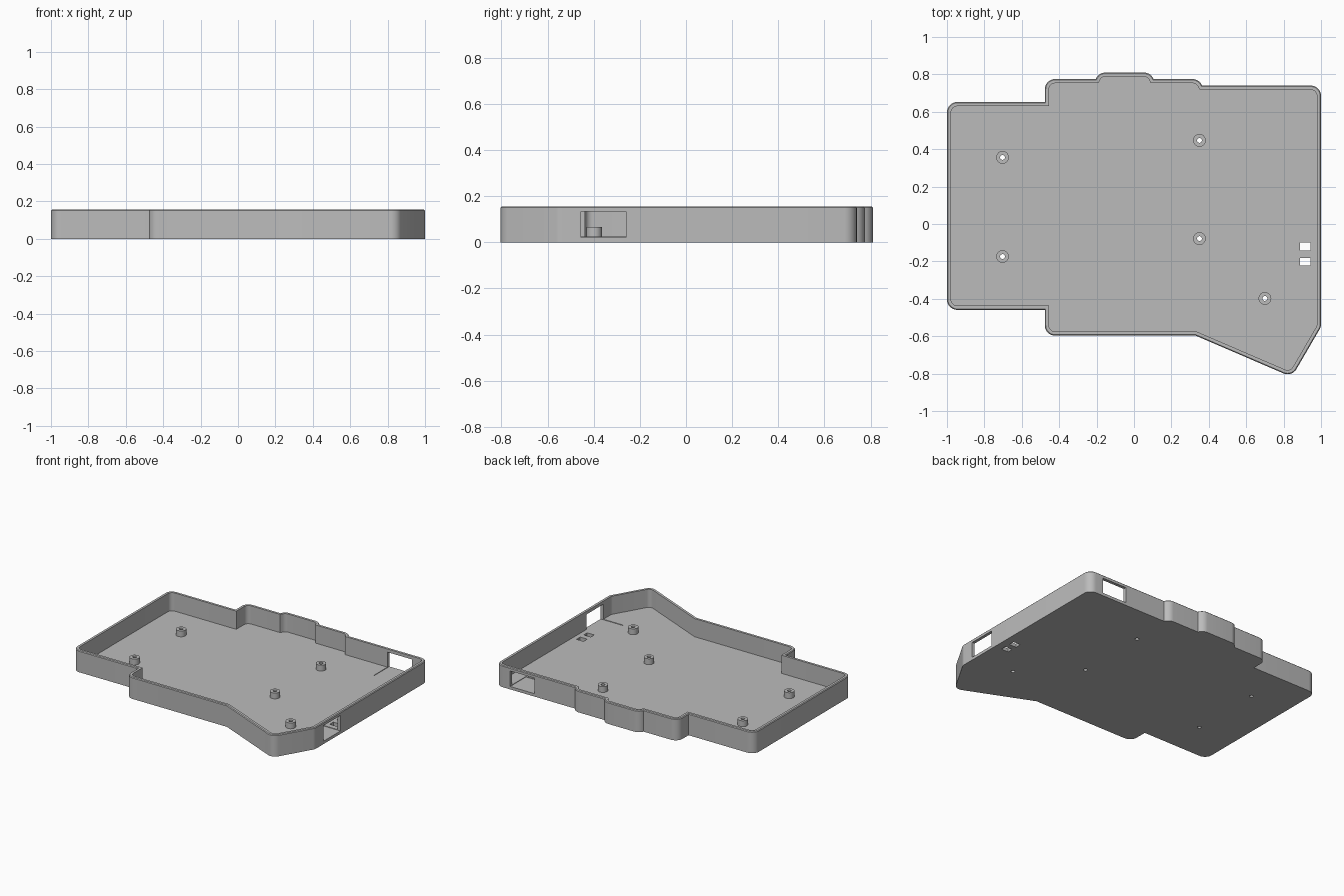
import bpy, bmesh, math
from mathutils import Vector, Matrix

cube = bpy.data.objects.get("Cube")
if cube:
    bpy.data.objects.remove(cube, do_unlink=True)

HEIGHT, FLOOR, WALL, R = 0.156, 0.025, 0.022, 0.055
POST_TOP, POST_R, BORE_R = 0.067, 0.034, 0.013
POSTS = [(-0.703, 0.356), (0.35, 0.447), (0.35, -0.078), (-0.703, -0.174), (0.70, -0.398)]

grey = bpy.data.materials.new("plain grey")
grey.use_nodes = True
grey.diffuse_color = (0.5, 0.5, 0.5, 1)
grey.node_tree.nodes["Principled BSDF"].inputs["Base Color"].default_value = grey.diffuse_color


def add_object(name, bm):
    bmesh.ops.recalc_face_normals(bm, faces=bm.faces)
    mesh = bpy.data.meshes.new(name)
    bm.to_mesh(mesh)
    bm.free()
    obj = bpy.data.objects.new(name, mesh)
    bpy.context.collection.objects.link(obj)
    mesh.materials.append(grey)
    return obj


def smooth(obj):
    bpy.ops.object.select_all(action='DESELECT')
    obj.select_set(True)
    bpy.context.view_layer.objects.active = obj
    bpy.ops.object.shade_smooth_by_angle(angle=math.radians(30))


def bridge(bm, a, b):
    for i in range(len(a)):
        j = (i + 1) % len(a)
        bm.faces.new((a[i], a[j], b[j], b[i]))


def arc(cx, cy, start, end, steps=8):
    angles = [math.radians(start + (end - start) * i / steps) for i in range(steps + 1)]
    return [Vector((cx + R * math.cos(a), cy + R * math.sin(a))) for a in angles]


def fillet(prev, corner, nxt):
    """Round a convex corner of a counter-clockwise outline."""
    p, c, n = Vector(prev), Vector(corner), Vector(nxt)
    u, v = (p - c).normalized(), (n - c).normalized()
    centre = c + (u + v).normalized() * R / math.sin(u.angle(v) / 2)
    d0, d1 = (c - p).normalized(), (n - c).normalized()
    start = math.degrees(math.atan2(-d0.x, d0.y))
    turn = math.degrees(math.atan2(d0.x * d1.y - d0.y * d1.x, d0.dot(d1)))
    return arc(centre.x, centre.y, start, start + turn)


def inset(points, dist):
    """Mitred inward offset of a counter-clockwise outline."""
    result = []
    for i, c in enumerate(points):
        d0 = (c - points[i - 1]).normalized()
        d1 = (points[(i + 1) % len(points)] - c).normalized()
        n0, n1 = Vector((-d0.y, d0.x)), Vector((-d1.y, d1.x))
        result.append(c + (n0 + n1) * dist / (1 + n0.dot(n1)))
    return result


# Outline, counter-clockwise from the front left step
step, tip, bend, side = (-0.477, -0.597), (0.844, -0.818), (0.33, -0.597), (1.0, -0.55)
shoulder = math.degrees(math.asin(0.02 / R))
outline = fillet((-0.477, -0.459), step, bend) + [Vector(bend)]
outline += fillet(bend, tip, side) + fillet(tip, side, (1.0, 0.74))
outline += fillet(side, (1.0, 0.74), (0.36, 0.74))
outline += arc(0.313, 0.72, shoulder, 90)
outline += arc(0.053, 0.755, shoulder, 90) + arc(-0.153, 0.755, 90, 180 - shoulder)
outline += fillet((0, 0.775), (-0.477, 0.775), (-0.477, 0.652)) + [Vector((-0.477, 0.652))]
outline += fillet((-0.477, 0.652), (-1.0, 0.652), (-1.0, -0.459))
outline += fillet((-1.0, 0.652), (-1.0, -0.459), (-0.477, -0.459)) + [Vector((-0.477, -0.459))]

# Tray shell: outer wall, small rim chamfer, inner wall and floor
bm = bmesh.new()
levels = [(0, 0), (0, HEIGHT - 0.005), (0.005, HEIGHT), (WALL, HEIGHT), (WALL, FLOOR)]
rings = []
for dist, z in levels:
    pts = inset(outline, dist)
    rings.append([bm.verts.new((p.x, p.y, z)) for p in pts])
for low, high in zip(rings, rings[1:]):
    bridge(bm, low, high)
bm.faces.new(rings[0])
bm.faces.new(rings[-1])
tray = add_object("tray", bm)

# Cutters: side and back ports, two floor slots, screw holes
boxes = [((0.82, 1.1), (-0.455, -0.26), (0.021, 0.133)),
         ((0.69, 0.885), (0.56, 0.9), (0.021, 0.133)),
         ((0.888, 0.944), (-0.142, -0.10), (-0.1, 0.1)),
         ((0.888, 0.944), (-0.222, -0.182), (-0.1, 0.1))]
bm = bmesh.new()
for box in boxes:
    centre = Vector([(a + b) / 2 for a, b in box])
    size = [b - a for a, b in box]
    bmesh.ops.create_cube(bm, size=1, matrix=Matrix.Translation(centre) @ Matrix.Diagonal((*size, 1)))
for x, y in POSTS:
    bmesh.ops.create_cone(bm, cap_ends=True, segments=24, radius1=BORE_R, radius2=BORE_R,
                          depth=0.2, matrix=Matrix.Translation((x, y, 0)))
cutter = add_object("port_cutter", bm)
cutter.hide_render = True

cut = tray.modifiers.new("ports", 'BOOLEAN')
cut.operation, cut.solver, cut.object = 'DIFFERENCE', 'EXACT', cutter
bpy.context.view_layer.objects.active = tray
bpy.ops.object.modifier_apply(modifier=cut.name)
bpy.data.objects.remove(cutter, do_unlink=True)
smooth(tray)

# Hollow screw posts standing on the floor
for number, (x, y) in enumerate(POSTS, 1):
    bm = bmesh.new()
    profile = [(BORE_R, FLOOR), (POST_R, FLOOR), (POST_R, POST_TOP), (BORE_R, POST_TOP)]
    rings = []
    for radius, z in profile:
        turns = [math.tau * i / 24 for i in range(24)]
        rings.append([bm.verts.new((x + radius * math.cos(t), y + radius * math.sin(t), z)) for t in turns])
    for i in range(4):
        bridge(bm, rings[i - 1], rings[i])
    smooth(add_object(f"screw_post_{number}", bm))
